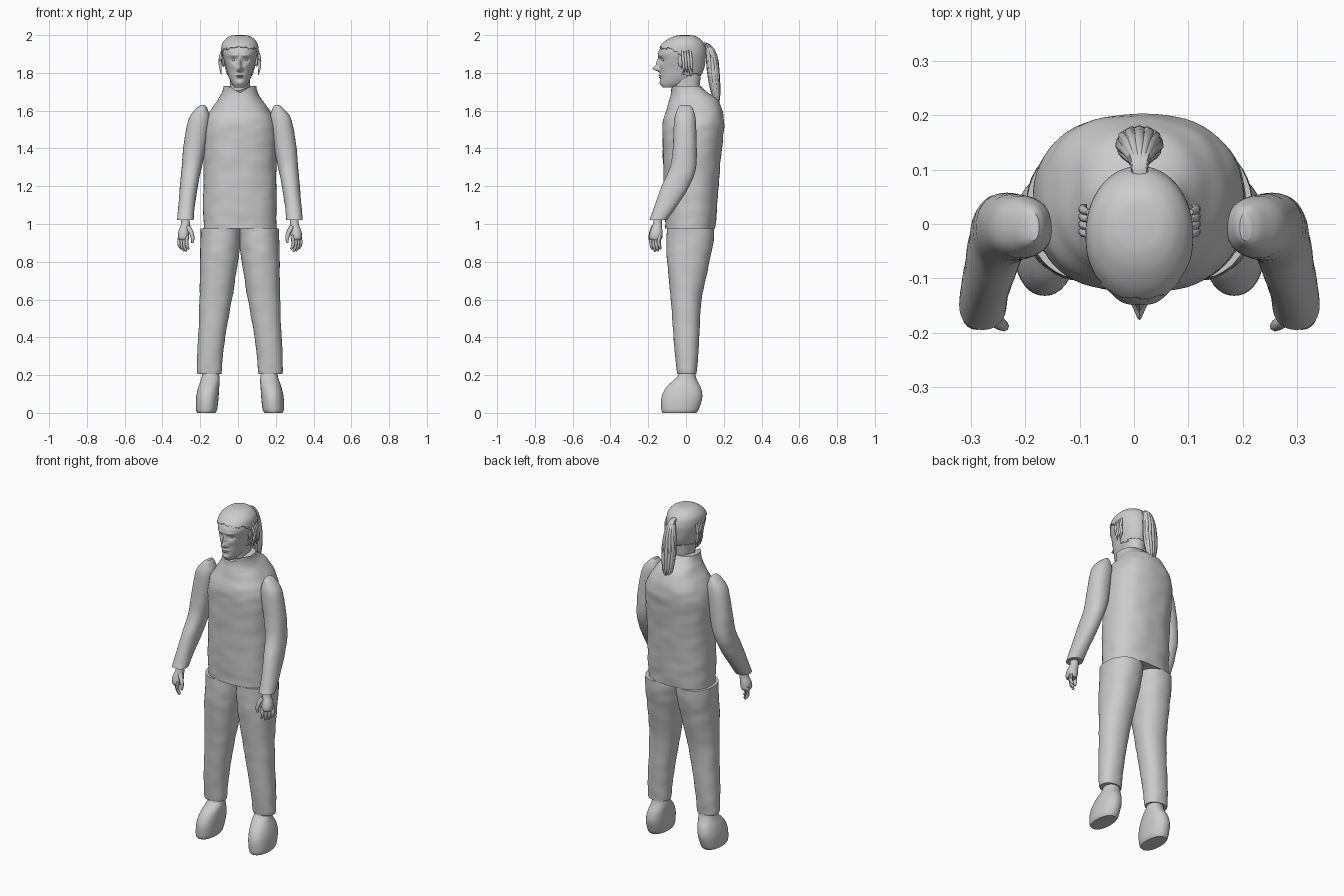
import bpy, bmesh, math
from mathutils import Vector, noise

if "Cube" in bpy.data.objects:
    bpy.data.objects.remove(bpy.data.objects["Cube"])

CENTRE = 0.01  # the body's middle plane

grey = bpy.data.materials.new("plain grey")
grey.use_nodes = True
grey.diffuse_color = (0.6, 0.6, 0.6, 1)
grey.node_tree.nodes["Principled BSDF"].inputs["Base Color"].default_value = (0.6, 0.6, 0.6, 1)


def finish(obj):
    obj.data.materials.clear()
    obj.data.materials.append(grey)
    bpy.ops.object.select_all(action="DESELECT")
    obj.select_set(True)
    bpy.context.view_layer.objects.active = obj
    bpy.ops.object.shade_smooth_by_angle(angle=math.radians(45))
    return obj


def spline(rows, steps):
    """Smooth interpolation through all rows."""
    out = []
    for i in range(len(rows) - 1):
        a, b = rows[max(i - 1, 0)], rows[i]
        c, d = rows[i + 1], rows[min(i + 2, len(rows) - 1)]
        for k in range(steps):
            t = k / steps
            out.append([q + 0.5 * t * (r - p + t * (2*p - 5*q + 4*r - s + t * (3*(q - r) + s - p)))
                        for p, q, r, s in zip(a, b, c, d)])
    return out + [rows[-1]]


def loft(name, rows, side=1, power=2.2, sides=40, steps=5, folds=0, shape=None, keep=None):
    """Stack of rounded sections; each row is z, x min, x max, y min, y max."""
    bm = bmesh.new()
    rings = []
    for z, x0, x1, y0, y1 in spline(rows, steps):
        ring = []
        for k in range(sides):
            angle = math.tau * k / sides
            c, s = math.cos(angle), math.sin(angle)
            px = math.copysign(abs(c) ** (2 / power), c)
            py = math.copysign(abs(s) ** (2 / power), s)
            p = Vector(((x0 + x1 + px * (x1 - x0)) / 2, (y0 + y1 + py * (y1 - y0)) / 2, z))
            if folds:
                wave = folds * noise.noise(Vector((p.x * 12, p.y * 12, p.z * 20)))
                p += Vector((c, s, 0)) * wave
            if shape:
                p = shape(p)
            ring.append(bm.verts.new((CENTRE + side * p.x, p.y, p.z)))
        rings.append(ring)
    for low, high in zip(rings, rings[1:]):
        for k in range(sides):
            j = (k + 1) % sides
            bm.faces.new((low[k], low[j], high[j], high[k]))
    bm.faces.new(rings[0])
    bm.faces.new(rings[-1])
    bmesh.ops.recalc_face_normals(bm, faces=bm.faces)
    if keep:
        drop = [f for f in bm.faces if not keep(f.calc_center_median())]
        bmesh.ops.delete(bm, geom=drop, context="FACES")
    mesh = bpy.data.meshes.new(name)
    bm.to_mesh(mesh)
    bm.free()
    obj = bpy.data.objects.new(name, mesh)
    bpy.context.collection.objects.link(obj)
    return finish(obj)


def strands(name, paths, radii, side=1):
    """Tapered tubes along smooth paths, joined in one mesh."""
    curve = bpy.data.curves.new(name, "CURVE")
    curve.dimensions = "3D"
    curve.bevel_depth = 1
    curve.bevel_resolution = 2
    curve.use_fill_caps = True
    for path in paths:
        points = spline([(*p, r) for p, r in zip(path, radii)], 4)
        line = curve.splines.new("POLY")
        line.points.add(len(points) - 1)
        for point, (x, y, z, r) in zip(line.points, points):
            point.co = (CENTRE + side * x, y, z, 1)
            point.radius = r
    obj = bpy.data.objects.new(name, curve)
    bpy.context.collection.objects.link(obj)
    bpy.ops.object.select_all(action="DESELECT")
    obj.select_set(True)
    bpy.context.view_layer.objects.active = obj
    bpy.ops.object.convert(target="MESH")
    return finish(bpy.context.object)


def ball(name, place, size, tilt=0):
    bpy.ops.mesh.primitive_uv_sphere_add(segments=20, ring_count=12, radius=1, location=place,
                                         rotation=(0, 0, tilt))
    obj = bpy.context.object
    obj.name = name
    obj.scale = size
    return finish(obj)


# Torso: straight jacket with a collar that dips at the front
def collar(p):
    if p.z > 1.69 and p.y < 0:
        p.z -= (p.z - 1.69) * 0.9 * max(0, 1 - abs(p.x) / 0.06)
    return p


torso_rows = [(z, -w, w, y0, y1) for z, w, y0, y1 in (
    (0.975, .192, -.11, .155), (1.1, .194, -.115, .165), (1.3, .192, -.12, .18),
    (1.48, .195, -.125, .198), (1.55, .182, -.122, .202), (1.61, .15, -.1, .19),
    (1.66, .115, -.088, .165), (1.7, .094, -.08, .11), (1.73, .088, -.08, .08))]
loft("jacket_torso", torso_rows, power=2.4, sides=64, steps=8, folds=0.004, shape=collar)
loft("neck", [(1.64, -.055, .055, -.06, .075), (1.7, -.052, .052, -.065, .07),
              (1.8, -.055, .055, -.07, .08)])

# Head: the face is pressed into the front of the skull
features = [  # x, z, width, height, push forward
    (0, 1.822, .013, .014, .034), (0, 1.85, .009, .024, .018),
    (.032, 1.868, .016, .011, -.013), (.03, 1.868, .009, .005, .005),
    (.03, 1.893, .024, .007, .005), (.035, 1.835, .014, .014, .004),
    (0, 1.787, .022, .005, .009), (0, 1.776, .018, .004, .008),
    (0, 1.781, .02, .002, -.007), (0, 1.747, .018, .012, .006),
    (.014, 1.815, .006, .006, .006)]


def face(p):
    if p.y < -0.05:
        push = 0
        for x, z, w, h, amount in features:
            u, v = (abs(p.x) - x) / w, (p.z - z) / h
            push += amount * math.exp(-u * u - v * v)
        p.y -= push
    return p


head_rows = [(z, -w, w, y0, y1) for z, w, y0, y1 in (
    (1.722, .026, -.122, -.05), (1.745, .044, -.134, .02), (1.78, .06, -.136, .07),
    (1.82, .071, -.138, .09), (1.87, .085, -.142, .098), (1.91, .092, -.146, .1),
    (1.95, .087, -.122, .09), (1.978, .066, -.085, .066), (1.992, .04, -.05, .04),
    (1.996, .012, -.02, .01))]
loft("head", head_rows, sides=120, steps=14, power=2.1, shape=face)


# Hair cap: a thicker shell over the crown and the back, with a ragged hairline
def hairline(c):
    ragged = 0.012 * noise.noise(c * 60)
    over_brow = c.z > 1.93 + ragged + max(0, -c.y - .12) * .5
    behind_ear = c.y > -.02 + ragged - max(0, c.z - 1.89) * 1.5 and c.z > 1.79 + ragged
    return over_brow or behind_ear


hair_rows = [(z + .004, x0 - .007, x1 + .007, y0 - .005, y1 + .006) for z, x0, x1, y0, y1 in head_rows]
hair = loft("hair_cap", hair_rows, sides=96, steps=10, power=2.1, keep=hairline)
shell = hair.modifiers.new("thickness", "SOLIDIFY")
shell.thickness = 0.01
shell.offset = -1

# Ponytail: a tight knot, then a fan of strands down the back
tail = []
for k in range(13):
    a = math.tau * k / 12
    x, y = (.032 * math.cos(a), .02 * math.sin(a)) if k < 12 else (0, 0)
    tail.append([(x * .2, .07, 1.945 + y * .3), (x * .3, .112 + y * .3, 1.948),
                 (x * .7, .135 + y, 1.89), (x, .146 + y, 1.79),
                 (x * .8, .158 + y * .7, 1.69), (x * .3, .165 + y * .4, 1.63 + .02 * math.sin(k * 5))])
strands("ponytail", tail, (.008, .008, .011, .013, .01, .003))

# Arms, hands, legs and feet on both sides
arm = [(1.63, .185, .205, -.03, .02), (1.61, .172, .232, -.045, .036), (1.55, .16, .274, -.062, .052),
       (1.4, .182, .3, -.07, .056), (1.3, .202, .309, -.085, .053), (1.2, .222, .317, -.128, .018),
       (1.1, .238, .326, -.165, -.045), (1.02, .245, .332, -.195, -.102)]
leg = [(.975, -.004, .208, -.1, .15), (.9, -.002, .209, -.102, .145), (.8, .01, .211, -.1, .125),
       (.6, .042, .213, -.08, .082), (.4, .078, .221, -.066, .07), (.24, .095, .227, -.052, .06),
       (.205, .1, .224, -.046, .056)]
foot = [(0, .13, .226, -.124, .055), (.02, .12, .233, -.131, .068), (.08, .113, .232, -.13, .086),
        (.13, .11, .222, -.108, .08), (.17, .107, .208, -.07, .06), (.2, .11, .2, -.042, .05),
        (.24, .115, .2, -.04, .05)]
palm = [(1.04, .268, .31, -.17, -.125), (1.0, .265, .312, -.175, -.128), (.96, .268, .326, -.19, -.125),
        (.93, .27, .328, -.195, -.125), (.915, .278, .322, -.188, -.132)]

for side, label in ((1, "left"), (-1, "right")):
    loft(label + "_sleeve", arm, side, folds=0.002)
    loft(label + "_trouser_leg", leg, side, folds=0.003, steps=7)
    loft(label + "_foot", foot, side)
    loft(label + "_palm", palm, side, sides=20)
    fingers = []
    for k in range(4):
        x, y, drop = .278 + .013 * k, -.182 + .014 * k, .012 * abs(k - 1.4)
        fingers.append([(x, y, .94), (x + .004, y - .003, .905),
                        (x + .002, y, .875 + drop * .5), (x - .008, y + .005, .85 + drop)])
    strands(label + "_fingers", fingers, (.01, .01, .009, .006), side)
    strands(label + "_thumb", [[(.275, -.17, .985), (.258, -.183, .955), (.25, -.188, .925),
                                (.252, -.188, .9)]], (.014, .012, .01, .006), side)
    # Ear, eye and the loose locks beside the face
    ball(label + "_ear", (CENTRE + side * .088, -.028, 1.862), (.008, .016, .03), side * .3)
    ball(label + "_eye", (CENTRE + side * .031, -.117, 1.868), (.012, .011, .008))
    locks = [[(.094, -.02 + .014 * k, 1.92), (.104, -.016 + .014 * k, 1.88),
              (.104, -.012 + .014 * k, 1.83), (.098, -.01 + .015 * k, 1.79 + .012 * (k % 2))]
             for k in range(4)]
    strands(label + "_loose_locks", locks, (.005, .008, .007, .002), side)
